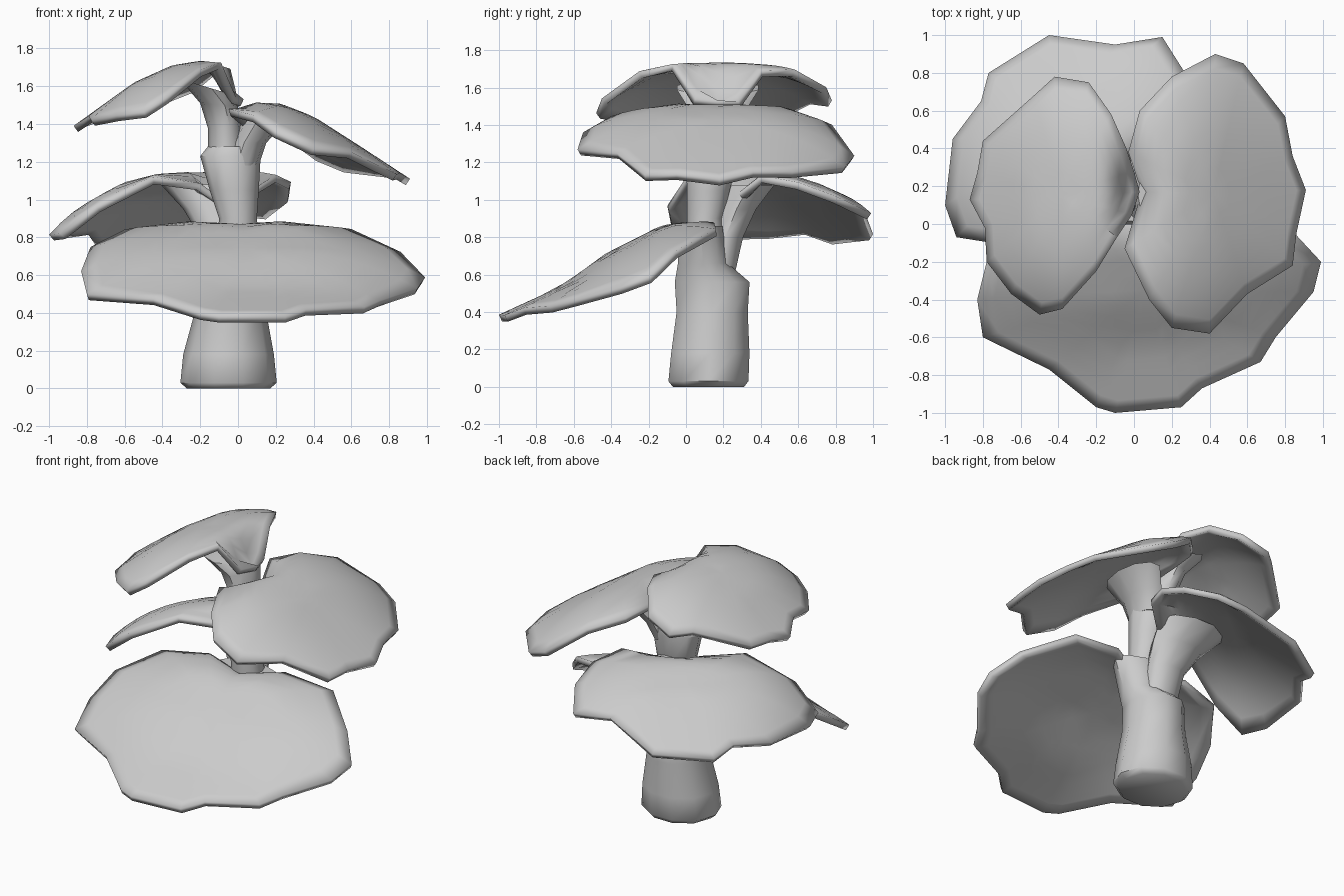
import bpy, bmesh, math
from mathutils import Vector


def finish(bm, name, angle=50):
    bmesh.ops.recalc_face_normals(bm, faces=bm.faces)
    me = bpy.data.meshes.new(name)
    bm.to_mesh(me)
    bm.free()
    ob = bpy.data.objects.new(name, me)
    bpy.context.collection.objects.link(ob)
    bpy.ops.object.select_all(action='DESELECT')
    ob.select_set(True)
    bpy.context.view_layer.objects.active = ob
    bpy.ops.object.shade_smooth_by_angle(angle=math.radians(angle))
    return ob


def tube(name, rings, sides=10):
    """Loft of ellipses: (x, y, z, rx, ry, x tilt)."""
    bm = bmesh.new()
    loops = []
    for x, y, z, rx, ry, tilt in rings:
        loops.append([bm.verts.new((x + rx * math.cos(a), y + ry * math.sin(a),
                                    z + tilt * rx * math.cos(a)))
                      for a in [2 * math.pi * i / sides for i in range(sides)]])
    for a, b in zip(loops, loops[1:]):
        for i in range(sides):
            j = (i + 1) % sides
            bm.faces.new((a[i], a[j], b[j], b[i]))
    bm.faces.new(loops[0])
    bm.faces.new(loops[-1])
    return finish(bm, name)


def interp(profile, u):
    if u <= profile[0][0]:
        return profile[0][1]
    for (a, za), (b, zb) in zip(profile, profile[1:]):
        if u <= b:
            return za + (zb - za) * (u - a) / (b - a)
    return profile[-1][1]


def leaf(name, origin, direction, centre, profile, droop, funnel, outline, rings=8):
    """Domed leaf: plan outline, height along its axis, sideways droop,
    and a dip (depth, width) where it meets the stem."""
    o, d = Vector(origin), Vector(direction).normalized()
    c = Vector(centre)

    def height(p):
        q = p - o
        u, v = q.dot(d), abs(q.x * d.y - q.y * d.x)
        dip = funnel[0] * math.exp(-(u / 0.09) ** 2 - (v / funnel[1]) ** 4)
        return interp(profile, u) - droop * v ** 3 - dip

    bm = bmesh.new()
    mid = bm.verts.new((c.x, c.y, height(c)))
    prev = None
    n = len(outline)
    for r in range(1, rings + 1):
        loop = []
        t = (r / rings) ** 0.8
        for pt in outline:
            p = c.lerp(Vector(pt), t)
            loop.append(bm.verts.new((p.x, p.y, height(p))))
        for i in range(n):
            j = (i + 1) % n
            if prev:
                bm.faces.new((prev[i], loop[i], loop[j], prev[j]))
            else:
                bm.faces.new((mid, loop[i], loop[j]))
        prev = loop
    ob = finish(bm, name)
    if sum(p.normal.z for p in ob.data.polygons) < 0:
        ob.data.flip_normals()
    m = ob.modifiers.new("thickness", 'SOLIDIFY')
    m.thickness = 0.04
    m.offset = -1


# Trunk and branches
tube("trunk", [(-0.05, 0.12, 0, 0.22, 0.2, 0), (-0.05, 0.12, 0.03, 0.255, 0.225, 0),
               (-0.05, 0.13, 0.18, 0.24, 0.22, 0), (-0.04, 0.14, 0.4, 0.19, 0.2, 0),
               (-0.04, 0.14, 0.56, 0.18, 0.21, 0), (-0.02, 0.09, 0.66, 0.18, 0.14, 0),
               (0, 0.08, 0.86, 0.22, 0.12, 0)])
tube("upper_stem", [(0, 0.12, 0.7, 0.12, 0.1, 0), (0, 0.1, 0.9, 0.1, 0.1, 0),
                    (-0.02, 0.12, 1.05, 0.13, 0.12, 0), (-0.04, 0.14, 1.23, 0.16, 0.15, 0),
                    (-0.03, 0.15, 1.28, 0.13, 0.14, 0)])
tube("back_branch", [(-0.05, 0.17, 0.58, 0.12, 0.09, 0), (-0.07, 0.21, 0.8, 0.13, 0.1, 0),
                     (-0.11, 0.27, 0.95, 0.18, 0.11, 0), (-0.17, 0.34, 1.08, 0.24, 0.14, 0)])
tube("left_branch", [(-0.06, 0.15, 1.2, 0.1, 0.13, 0), (-0.07, 0.16, 1.38, 0.09, 0.13, 0),
                     (-0.1, 0.17, 1.5, 0.1, 0.17, -0.1), (-0.18, 0.17, 1.6, 0.13, 0.23, -0.3)])
tube("right_branch", [(0.02, 0.14, 1.18, 0.09, 0.13, 0), (0.06, 0.15, 1.3, 0.09, 0.16, 0),
                      (0.14, 0.16, 1.42, 0.12, 0.22, 0)])

# Four broad leaves, from the top down
leaf("top_left_leaf", (0, 0.17), (-1, 0), (-0.38, 0.15),
     [(0, 1.71), (0.08, 1.745), (0.2, 1.735), (0.35, 1.71), (0.55, 1.62), (0.87, 1.39)],
     0.65, (0.2, 0.2),
     [(0.03, 0.17), (0, 0.28), (-0.04, 0.4), (-0.12, 0.58), (-0.24, 0.75), (-0.42, 0.78),
      (-0.53, 0.68), (-0.8, 0.44), (-0.83, 0.27), (-0.87, 0.13), (-0.79, -0.02),
      (-0.78, -0.2), (-0.65, -0.37), (-0.5, -0.48), (-0.38, -0.45),
      (-0.2, -0.25), (-0.09, -0.07), (-0.01, 0.05)])
leaf("right_leaf", (0.02, 0.15), (1, 0), (0.42, 0.16),
     [(0, 1.49), (0.06, 1.52), (0.2, 1.51), (0.38, 1.44), (0.63, 1.28), (0.89, 1.11)],
     0.44, (0.12, 0.14),
     [(0.04, 0.17), (-0.03, 0.38), (0.03, 0.6), (0.2, 0.78), (0.43, 0.9), (0.58, 0.85),
      (0.8, 0.57), (0.84, 0.36), (0.91, 0.18), (0.86, -0.05), (0.84, -0.22),
      (0.6, -0.37), (0.4, -0.58), (0.2, -0.55), (0.08, -0.4), (-0.05, -0.13)])
leaf("back_leaf", (-0.08, 0.22), (-0.6, 0.8), (-0.38, 0.52),
     [(-0.1, 1.14), (0.08, 1.16), (0.25, 1.14), (0.5, 1.05), (0.92, 0.77)], 0.48, (0.2, 0.14),
     [(-0.05, 0.2), (0.2, 0.4), (0.28, 0.6), (0.27, 0.8), (0.15, 0.99), (-0.1, 0.95),
      (-0.45, 1.0), (-0.77, 0.8), (-0.81, 0.65), (-0.96, 0.45), (-1.0, 0.1),
      (-0.94, -0.07), (-0.75, -0.1), (-0.45, 0.0), (-0.2, 0.14)])
leaf("front_leaf", (0, 0.1), (0.1, -1), (0.05, -0.35),
     [(-0.1, 0.86), (0, 0.89), (0.2, 0.87), (0.5, 0.72), (0.75, 0.54), (1.1, 0.38)],
     0.21, (0.06, 0.14),
     [(0, 0.03), (0.25, 0.15), (0.6, 0.16), (0.86, -0.06), (0.99, -0.2), (0.95, -0.36),
      (0.75, -0.6), (0.67, -0.73), (0.36, -0.87), (0.25, -0.97), (-0.1, -1.0),
      (-0.2, -0.97), (-0.45, -0.77), (-0.8, -0.6), (-0.83, -0.4), (-0.78, -0.2),
      (-0.6, 0.05), (-0.3, 0.13)])
